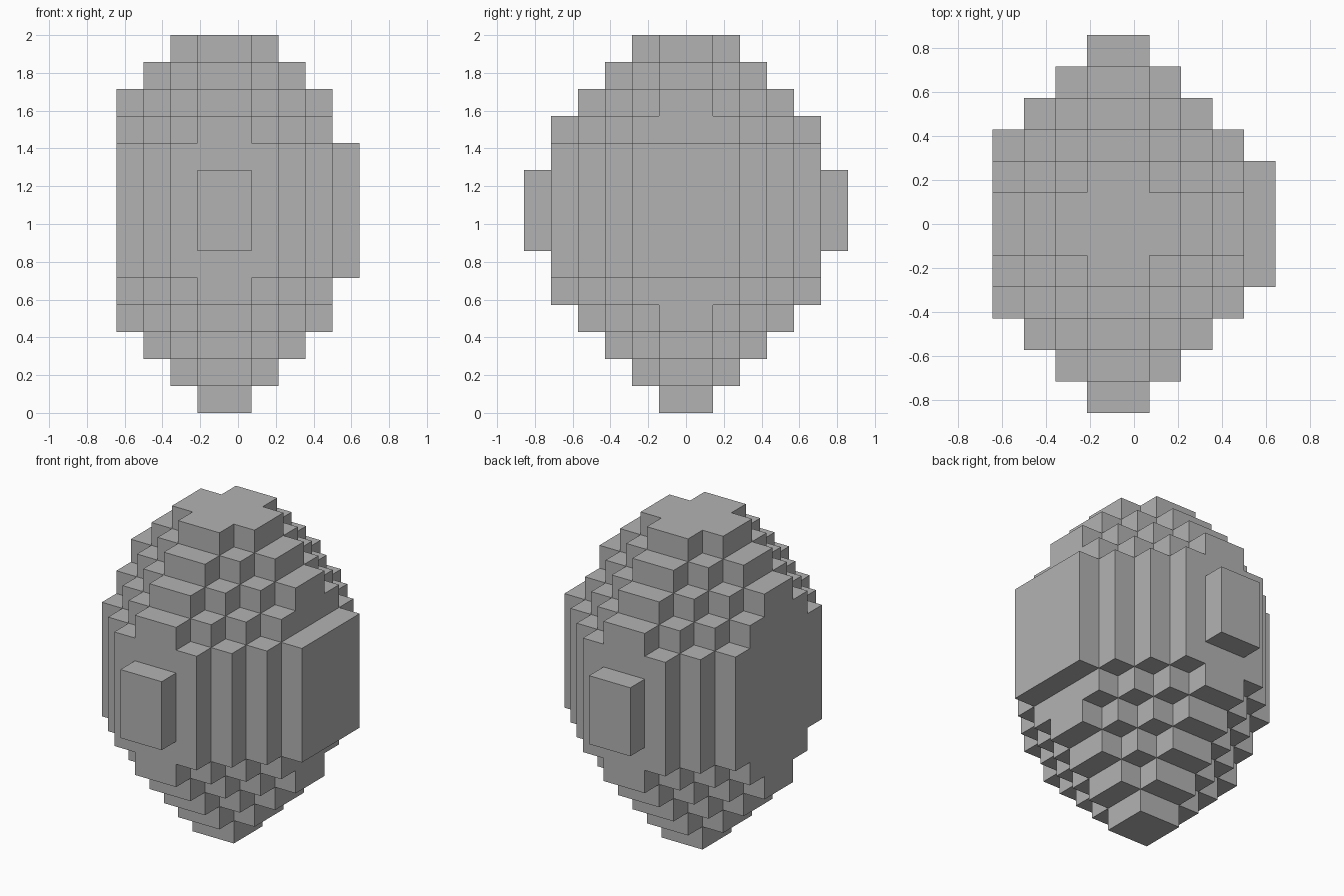
import bpy
import bmesh
import math
from mathutils import Vector

if "Cube" in bpy.data.objects:
    bpy.data.objects.remove(bpy.data.objects["Cube"], do_unlink=True)

UNIT = 1 / 7                       # edge of one block
CENTRE = Vector((-0.5, 0, 7.5))    # middle of the stepped body, in blocks


def filled(x, y, z):
    """True when the block at this index belongs to the stepped body."""
    i = x if x >= 0 else -1 - x
    j = y if y >= 0 else -1 - y
    k = abs(z)
    if x < -4 or z > 6:            # flat cuts on one side and on top
        return False
    if i + j + k > 7 or i + j > 5:
        return False
    if i > 4 or (i == 4 and k > 2):
        return False
    return j < 5 or k < 2


def add_face(bm, centre, normal):
    """One square face of a block, wound to face outward."""
    a = Vector((normal.y, normal.z, normal.x)) / 2
    b = normal.cross(a)
    corners = (-a - b, a - b, a + b, b - a)
    bm.faces.new([bm.verts.new((centre + normal / 2 + c) * UNIT) for c in corners])


# Outer shell: a face wherever a block meets empty space
bm = bmesh.new()
directions = [Vector(s * (n == axis) for n in range(3))
              for axis in range(3) for s in (1, -1)]
for x in range(-5, 5):
    for y in range(-6, 6):
        for z in range(-7, 8):
            if not filled(x, y, z):
                continue
            centre = CENTRE + Vector((x + 0.5, y + 0.5, z))
            for d in directions:
                if not filled(x + int(d.x), y + int(d.y), z + int(d.z)):
                    add_face(bm, centre, d)
bmesh.ops.remove_doubles(bm, verts=bm.verts, dist=UNIT / 100)

# Merge the flat squares into larger panels
bmesh.ops.dissolve_limit(bm, angle_limit=math.radians(1),
                         verts=bm.verts, edges=bm.edges)
mesh = bpy.data.meshes.new("stepped_body")
bm.to_mesh(mesh)
bm.free()
body = bpy.data.objects.new("stepped_body", mesh)
bpy.context.collection.objects.link(body)

# Plain grey
grey = bpy.data.materials.new("plain_grey")
grey.use_nodes = True
colour = (0.45, 0.45, 0.45, 1)
grey.diffuse_color = colour
grey.node_tree.nodes["Principled BSDF"].inputs["Base Color"].default_value = colour
mesh.materials.append(grey)
